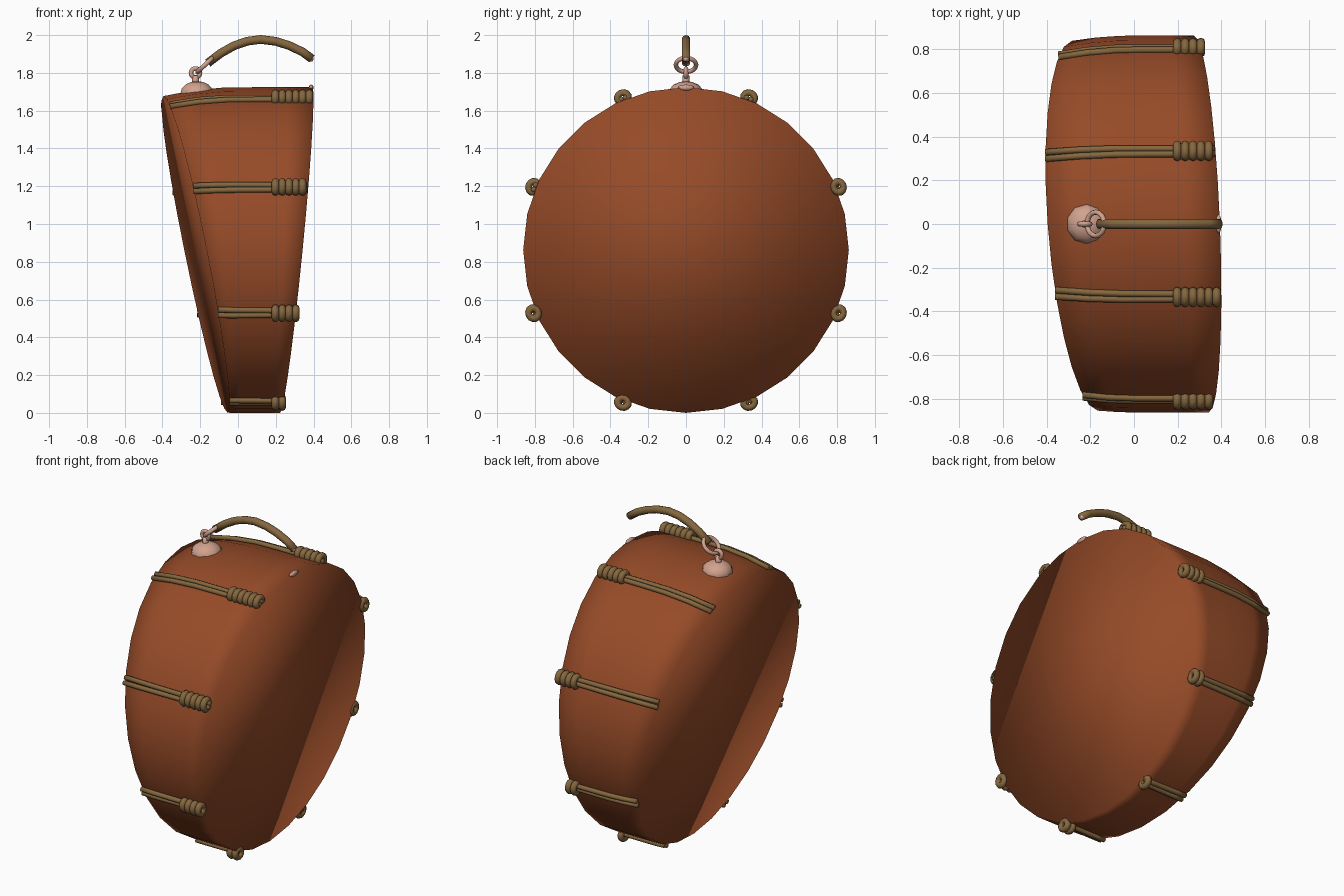
import bpy, bmesh, math
from mathutils import Matrix, Vector

if "Cube" in bpy.data.objects:
    bpy.data.objects.remove(bpy.data.objects["Cube"])

CZ = 0.862  # height of the drum axis


def material(name, rgb):
    m = bpy.data.materials.new(name)
    m.diffuse_color = (*rgb, 1)
    m.use_nodes = True
    m.node_tree.nodes["Principled BSDF"].inputs["Base Color"].default_value = m.diffuse_color
    return m


LEATHER = material("red_brown_leather", (0.305, 0.070, 0.021))
ROPE = material("olive_brown_rope", (0.235, 0.135, 0.048))
METAL = material("pink_metal", (0.64, 0.36, 0.27))


def radius(x):
    return 0.862 - 0.3 * max(0, -x) ** 2


def left_x(y, z):
    return -0.225 - 0.07 * y - 0.20 * (z - CZ)


def right_x(y, z):
    return 0.308 - 0.04 * y + 0.10 * (z - CZ)


def on_body(a, x, lift=0.0):
    r = radius(x) + lift
    return Vector((x, r * math.sin(a), CZ + r * math.cos(a)))


def end_x(a, fn):
    r = 0.85
    return fn(r * math.sin(a), CZ + r * math.cos(a))


def add_mesh(name, bm, mat, smooth=True):
    bmesh.ops.recalc_face_normals(bm, faces=bm.faces)
    me = bpy.data.meshes.new(name)
    for f in bm.faces:
        f.smooth = smooth
    bm.to_mesh(me)
    bm.free()
    me.materials.append(mat)
    ob = bpy.data.objects.new(name, me)
    bpy.context.collection.objects.link(ob)
    return ob


def tube(bm, pts, r, sides=8):
    """Capped tube along points lying near one plane."""
    pts = [Vector(p) for p in pts]
    rings = []
    for i, p in enumerate(pts):
        t = (pts[min(i + 1, len(pts) - 1)] - pts[max(i - 1, 0)]).normalized()
        u = t.cross(Vector((0, 1, 0.01))).normalized()
        v = t.cross(u)
        rings.append([bm.verts.new(p + r * (u * math.cos(k * math.tau / sides)
                      + v * math.sin(k * math.tau / sides))) for k in range(sides)])
    for a, b in zip(rings, rings[1:]):
        for k in range(sides):
            n = (k + 1) % sides
            bm.faces.new((a[k], a[n], b[n], b[k]))
    bm.faces.new(rings[0])
    bm.faces.new(rings[-1])


def torus(bm, mat, major, minor, n=14, m=8):
    """Torus around local z, placed by a matrix."""
    g = []
    for i in range(n):
        a = i * math.tau / n
        g.append([bm.verts.new(mat @ Vector((
            (major + minor * math.cos(b)) * math.cos(a),
            (major + minor * math.cos(b)) * math.sin(a),
            minor * math.sin(b)))) for b in (j * math.tau / m for j in range(m))])
    for i in range(n):
        for j in range(m):
            p, q = g[i], g[(i + 1) % n]
            bm.faces.new((p[j], q[j], q[(j + 1) % m], p[(j + 1) % m]))


# Drum body: barrel slice between two slanted flat ends
bm = bmesh.new()
N, STEPS = 28, 5
rings = []
for s in range(STEPS + 1):
    ring = []
    for i in range(N):
        a = i * math.tau / N
        x0, x1 = end_x(a, left_x), end_x(a, right_x)
        ring.append(bm.verts.new(on_body(a, x0 + (x1 - x0) * s / STEPS)))
    rings.append(ring)
for a, b in zip(rings, rings[1:]):
    for i in range(N):
        n = (i + 1) % N
        bm.faces.new((a[i], a[n], b[n], b[i]))
bm.faces.new(rings[0])
bm.faces.new(rings[-1])
add_mesh("drum_body", bm, LEATHER)

# Eight tension ropes: double strand plus a wound knot at the right end
for k in range(8):
    a = math.radians(22.5 + 45 * k)
    x0, x1 = end_x(a, left_x), end_x(a, right_x)
    tangent = Vector((0, math.cos(a), -math.sin(a)))
    bm = bmesh.new()
    for side in (-1, 1):
        pts = []
        for i in range(6):
            x = x0 + (x1 - 0.005 - x0) * i / 5
            spread = 0.016 - 0.004 * i / 5
            pts.append(on_body(a, x, 0.006) + tangent * side * spread)
        tube(bm, pts, 0.015)
    add_mesh("tension_rope", bm, ROPE)

    bm = bmesh.new()
    turns = max(1, round((x1 - 0.18) / 0.036))
    radial = Vector((0, math.sin(a), math.cos(a)))
    for i in range(turns):
        c = on_body(a, 0.198 + 0.036 * i, 0.012)
        m = Matrix((radial * 0.9, tangent, Vector((1, 0, 0)))).transposed().to_4x4()
        torus(bm, Matrix.Translation(c) @ m, 0.029, 0.0195, 12, 8)
    add_mesh("rope_knot", bm, ROPE)

# Domed stud on top
bm = bmesh.new()
bmesh.ops.create_uvsphere(bm, u_segments=10, v_segments=8, radius=0.092,
                          matrix=Matrix.Translation((-0.217, 0, 1.692)) @ Matrix.Diagonal((1, 1, 0.7, 1)))
add_mesh("handle_stud", bm, METAL)

# Neck and eye of the stud
bm = bmesh.new()
tube(bm, [(-0.225, 0, 1.73), (-0.225, 0, 1.785)], 0.018)
torus(bm, Matrix.Translation((-0.225, 0, 1.80)) @ Matrix.Rotation(math.pi / 2, 4, 'X'), 0.024, 0.012)
add_mesh("stud_eye", bm, METAL)

# Slanted link ring joining eye and handle
bm = bmesh.new()
torus(bm, Matrix.Translation((-0.175, 0, 1.842)) @ Matrix.Rotation(math.radians(-43), 4, 'Y'), 0.054, 0.012, 16)
add_mesh("link_ring", bm, METAL)

# Arched rope handle
bm = bmesh.new()
tube(bm, [(-0.16, 0, 1.852), (-0.09, 0, 1.905), (-0.02, 0, 1.944), (0.05, 0, 1.968), (0.12, 0, 1.977),
          (0.20, 0, 1.967), (0.27, 0, 1.945), (0.34, 0, 1.912), (0.392, 0, 1.874)], 0.023, 10)
add_mesh("rope_handle", bm, ROPE)

# Small metal remnants at the right end of the handle and rim
for name, p, s in (("handle_tip", (0.385, 0, 1.874), (0.015, 0.017, 0.015)),
                   ("rim_stud", (0.387, 0, 1.722), (0.013, 0.045, 0.016))):
    bm = bmesh.new()
    bmesh.ops.create_uvsphere(bm, u_segments=8, v_segments=6, radius=1,
                              matrix=Matrix.Translation(p) @ Matrix.Diagonal((*s, 1)))
    add_mesh(name, bm, METAL)
